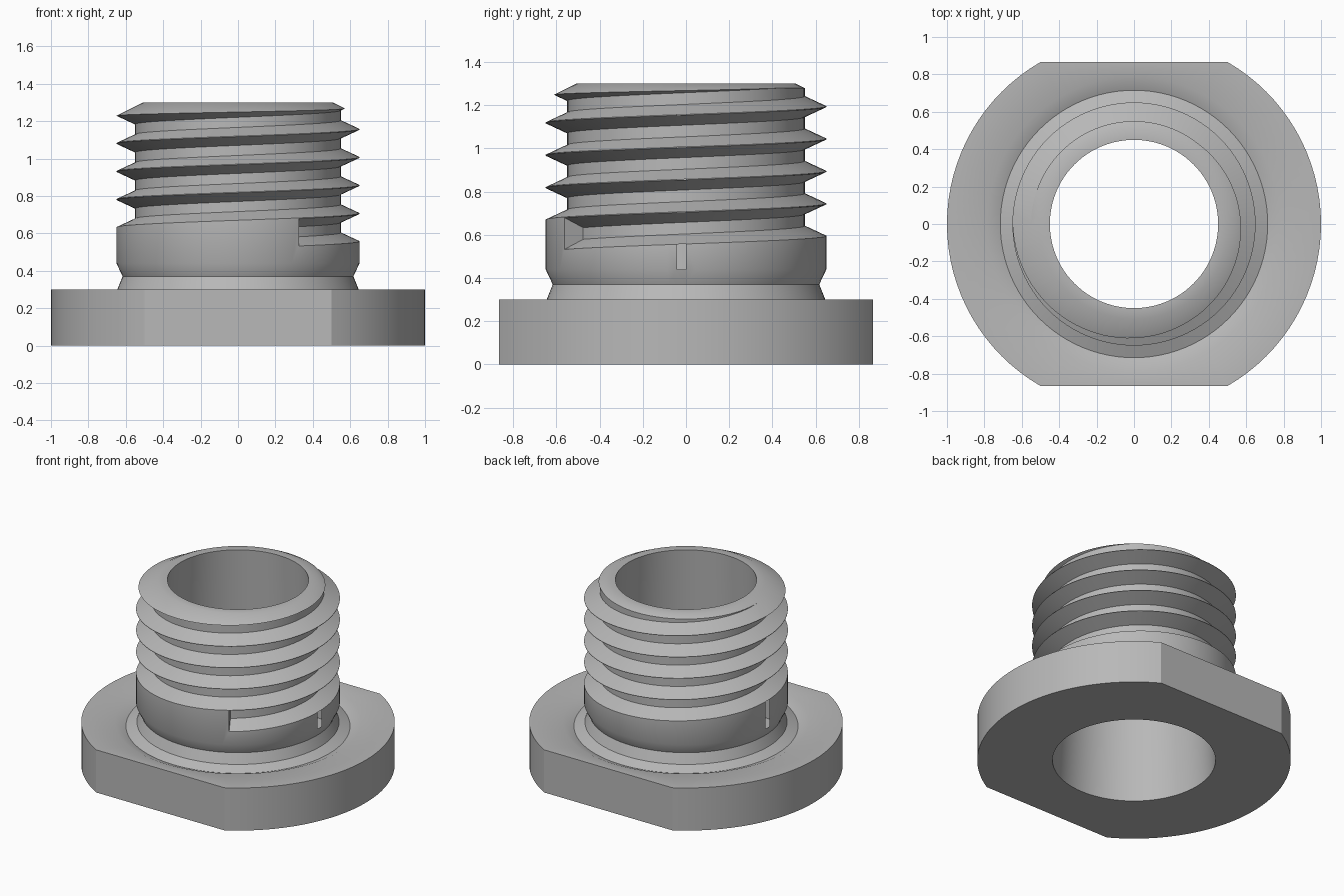
import bpy, bmesh
from math import pi, sin, cos, radians

default = bpy.data.objects.get("Cube")
if default:
    bpy.data.objects.remove(default, do_unlink=True)

SEGMENTS = 96
PITCH = 0.15
FLAT = 0.866

steel = bpy.data.materials.new("plain grey metal")
steel.use_nodes = True
grey = (0.48, 0.48, 0.48, 1)
steel.diffuse_color = grey
steel.node_tree.nodes["Principled BSDF"].inputs["Base Color"].default_value = grey


def sweep(name, profile, steps, start=0.0, rise=0.0, closed=True):
    """Sweep a closed (radius, height) profile around z, rising per turn."""
    bm = bmesh.new()
    rings = []
    for i in range(steps if closed else steps + 1):
        turn = i / SEGMENTS
        a = start + 2 * pi * turn
        rings.append([bm.verts.new((r * cos(a), r * sin(a), z + rise * turn))
                      for r, z in profile])
    count = len(profile)
    for i in range(steps):
        p, q = rings[i], rings[(i + 1) % len(rings)]
        for j in range(count):
            k = (j + 1) % count
            bm.faces.new((p[j], q[j], q[k], p[k]))
    if not closed:
        bm.faces.new(rings[0])
        bm.faces.new(rings[-1])
    bmesh.ops.recalc_face_normals(bm, faces=bm.faces)
    mesh = bpy.data.meshes.new(name)
    bm.to_mesh(mesh)
    bm.free()
    mesh.materials.append(steel)
    obj = bpy.data.objects.new(name, mesh)
    bpy.context.collection.objects.link(obj)
    return obj


# Flange, seal groove, shank with chamfered top, and tapered bore
body = sweep("threaded_fitting", [
    (0.52, 0), (1, 0), (1, 0.3),
    (0.785, 0.3), (0.715, 0.27), (0.645, 0.3), (0.617, 0.37), (0.65, 0.44),
    (0.65, 1.229), (0.508, 1.3), (0.45, 1.3)], SEGMENTS)

# Two wrench flats on the flange
for v in body.data.vertices:
    v.co.y = max(-FLAT, min(FLAT, v.co.y))

# Helical groove cutter, starting abruptly at the front left
middle = 0.606
half_section = [(0.55, 0.027), (0.65, 0.0735), (0.72, 0.0735)]
section = [(r, middle - h) for r, h in half_section]
section += [(r, middle + h) for r, h in reversed(half_section)]
cutter = sweep("thread_cutter", section, SEGMENTS * 6,
               start=radians(-60), rise=PITCH, closed=False)
cutter.hide_render = True

# Cut the thread
bpy.ops.object.select_all(action='DESELECT')
body.select_set(True)
bpy.context.view_layer.objects.active = body
cut = body.modifiers.new("thread", 'BOOLEAN')
cut.operation = 'DIFFERENCE'
cut.solver = 'EXACT'
cut.object = cutter
bpy.ops.object.modifier_apply(modifier=cut.name)
bpy.data.objects.remove(cutter, do_unlink=True)

bpy.ops.object.shade_smooth_by_angle(angle=radians(30))
